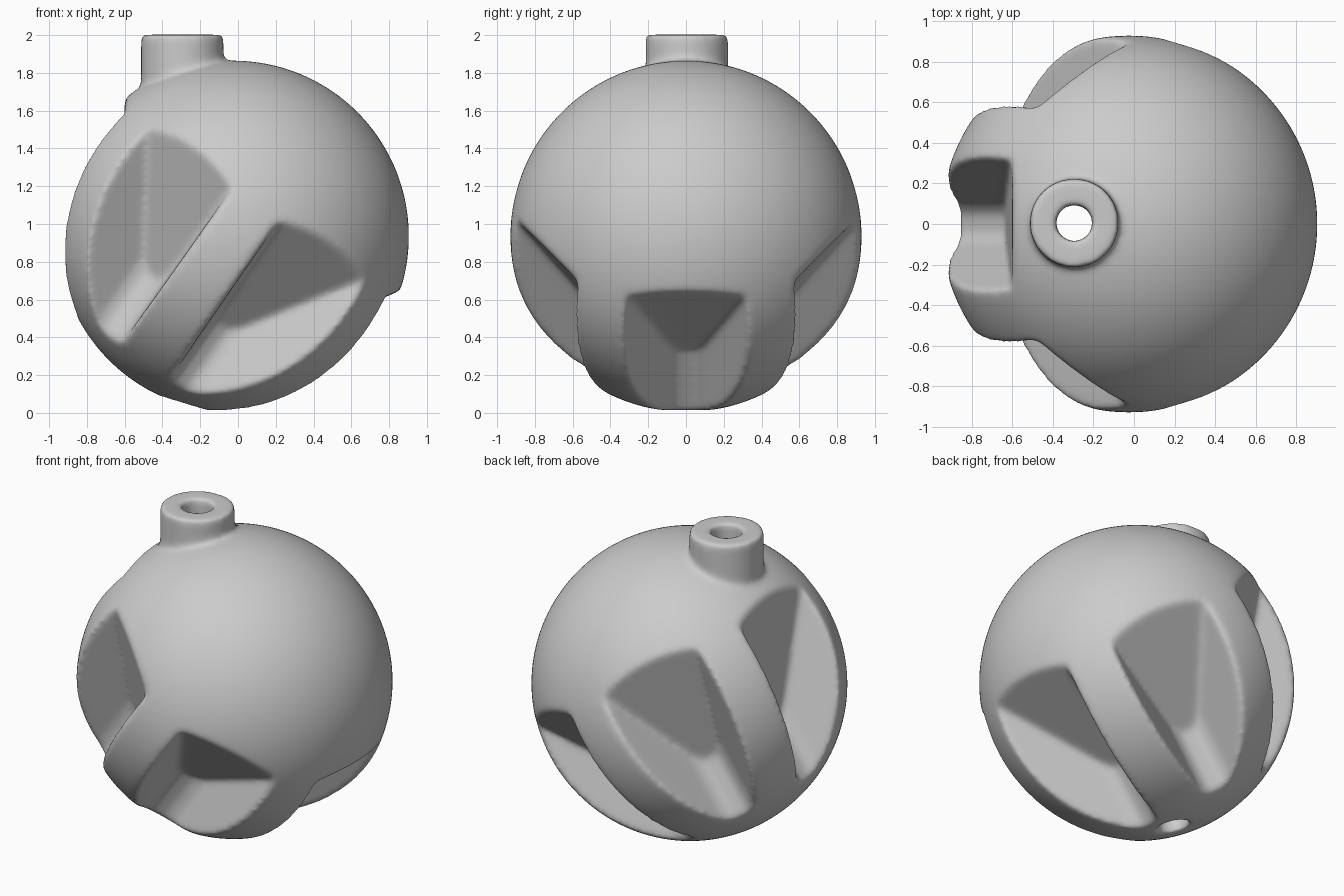
import bpy, bmesh, math
from mathutils import Matrix, Vector

cube = bpy.data.objects.get("Cube")
if cube:
    bpy.data.objects.remove(cube, do_unlink=True)

RADIUS = 0.93
CENTRE = Vector((-0.025, 0, 0.935))
TILT = math.radians(35)
BORE_X = -0.295

grey = bpy.data.materials.new("plain_grey")
grey.use_nodes = True
grey.diffuse_color = (0.6, 0.6, 0.6, 1)
grey.node_tree.nodes["Principled BSDF"].inputs["Base Color"].default_value = (0.6, 0.6, 0.6, 1)


def make_object(name, bm):
    bmesh.ops.recalc_face_normals(bm, faces=bm.faces[:])
    mesh = bpy.data.meshes.new(name)
    bm.to_mesh(mesh)
    bm.free()
    obj = bpy.data.objects.new(name, mesh)
    bpy.context.collection.objects.link(obj)
    return obj


def make_cylinder(name, radius, bottom, top):
    bm = bmesh.new()
    place = Matrix.Translation((BORE_X, 0.005, (bottom + top) / 2))
    bmesh.ops.create_cone(bm, cap_ends=True, segments=64, radius1=radius,
                          radius2=radius, depth=top - bottom, matrix=place)
    return make_object(name, bm)


def make_pockets():
    """Six wedge pockets around the tilted axis, leaving even ribs between them."""
    bm = bmesh.new()
    place = Matrix.Translation(CENTRE) @ Matrix.Rotation(TILT, 4, "Y")
    # cross-section: distance from the axis, half width
    section = [(0.45, 0.05), (0.49, 0.10), (1.2, 0.525)]
    for i in range(6):
        turn = place @ Matrix.Rotation(i * math.pi / 3, 4, "Z")
        verts = []
        for dist, half in section:
            end = -0.4 + 1.56 * (dist - 0.46)  # sloping end wall
            for side in (-half, half):
                for height in (-1.3, end):
                    verts.append(bm.verts.new(turn @ Vector((dist, side, height))))
        bmesh.ops.convex_hull(bm, input=verts)
    return make_object("pocket_cutter", bm)


# Ball body
bm = bmesh.new()
bmesh.ops.create_uvsphere(bm, u_segments=128, v_segments=64, radius=RADIUS,
                          matrix=Matrix.Translation(CENTRE))
ball = make_object("ball_body", bm)

# Neck is joined on, pockets and the through bore are cut out
neck = make_cylinder("neck", 0.219, 1.3, 2.002)
pockets = make_pockets()
bore = make_cylinder("bore_cutter", 0.09, -0.3, 2.3)
helpers = [(pockets, "DIFFERENCE"), (neck, "UNION"), (bore, "DIFFERENCE")]
for helper, operation in helpers:
    helper.hide_render = True
    cut = ball.modifiers.new(helper.name, "BOOLEAN")
    cut.object = helper
    cut.operation = operation
    cut.solver = "EXACT"

# Even mesh, then relax it to round every rim and inner corner
remesh = ball.modifiers.new("even_mesh", "REMESH")
remesh.mode = "VOXEL"
remesh.voxel_size = 0.014
relax = ball.modifiers.new("round_edges", "SMOOTH")
relax.factor = 0.5
relax.iterations = 24

# Bake the modifiers and drop the helpers
bpy.context.view_layer.update()
graph = bpy.context.evaluated_depsgraph_get()
finished = bpy.data.meshes.new_from_object(ball.evaluated_get(graph))
ball.modifiers.clear()
ball.data = finished
for helper, operation in helpers:
    bpy.data.objects.remove(helper, do_unlink=True)

ball.data.materials.clear()
ball.data.materials.append(grey)
ball.data.polygons.foreach_set("use_smooth", [True] * len(ball.data.polygons))
ball.data.update()
